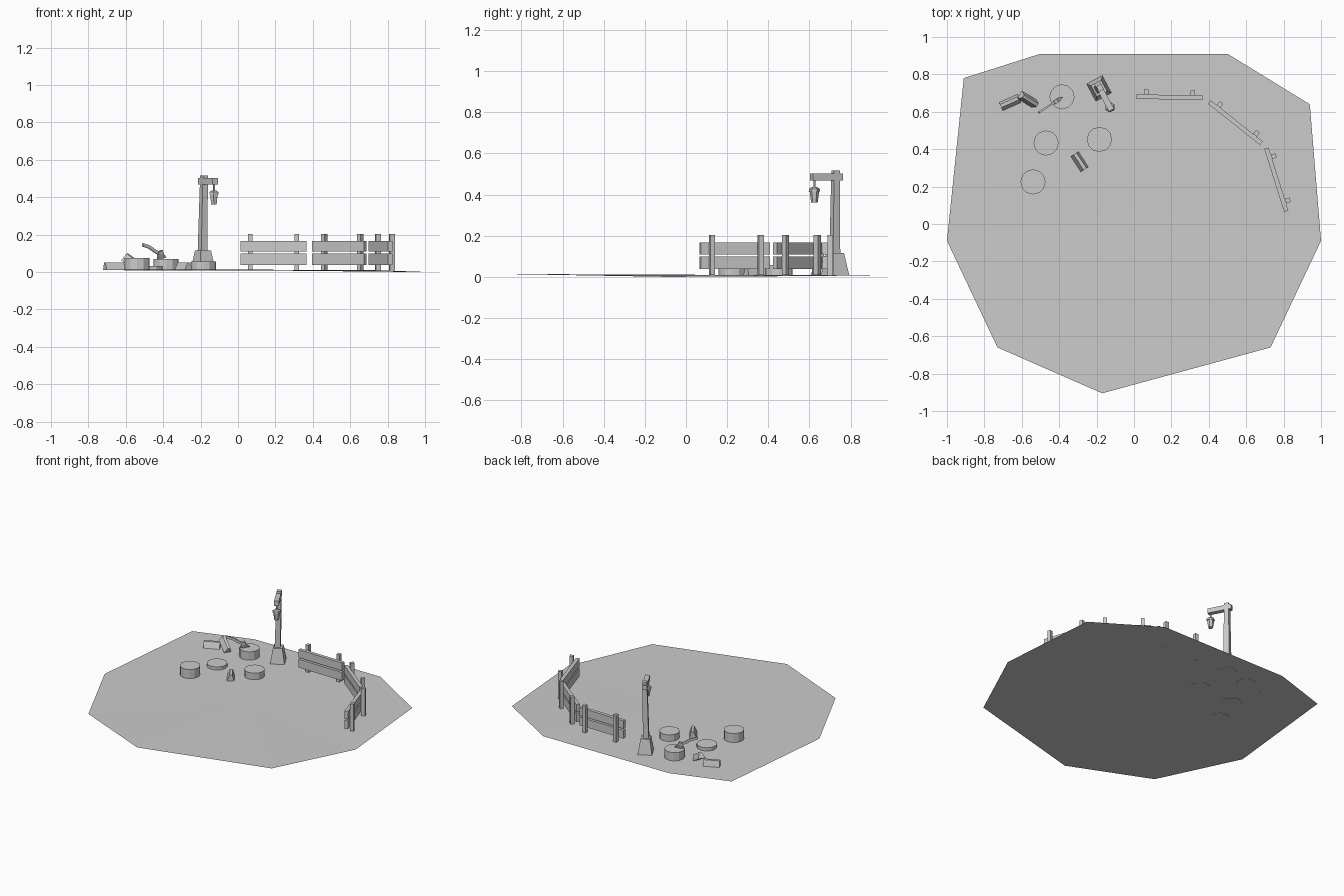
import bpy, bmesh
from math import radians, cos, sin, pi
from mathutils import Vector, Matrix

if "Cube" in bpy.data.objects:
    bpy.data.objects.remove(bpy.data.objects["Cube"])

Z0 = 0.01  # ground level


def add_object(name, verts, faces, matrix=None, fix=True):
    mesh = bpy.data.meshes.new(name)
    mesh.from_pydata([tuple(v) for v in verts], [], faces)
    if fix:
        bm = bmesh.new()
        bm.from_mesh(mesh)
        bmesh.ops.recalc_face_normals(bm, faces=bm.faces)
        bm.to_mesh(mesh)
        bm.free()
    obj = bpy.data.objects.new(name, mesh)
    bpy.context.collection.objects.link(obj)
    if matrix is not None:
        obj.matrix_world = matrix
    return obj


def loft(name, rings, matrix=None):
    """Skin a list of equal-sized vertex rings and cap both ends."""
    n = len(rings[0])
    verts = [v for r in rings for v in r]
    faces = [tuple(range(n)), tuple(range(len(verts) - n, len(verts)))]
    for k in range(len(rings) - 1):
        for i in range(n):
            j = (i + 1) % n
            faces.append((k * n + i, k * n + j, (k + 1) * n + j, (k + 1) * n + i))
    return add_object(name, verts, faces, matrix)


def ring(n, r, z, start=0.0):
    return [(r * cos(start + 2 * pi * i / n), r * sin(start + 2 * pi * i / n), z) for i in range(n)]


def rect(w, d, z, ox=0, oy=0):
    return [(ox + x * w / 2, oy + y * d / 2, z) for x, y in ((-1, -1), (1, -1), (1, 1), (-1, 1))]


def place(x, y, z=0.0, deg=0.0):
    return Matrix.Translation((x, y, z)) @ Matrix.Rotation(radians(deg), 4, 'Z')


# Ground patch: one thin uneven sheet
outline = [(-0.5, 0.91, .01), (-0.91, 0.78, .01), (-1, -0.09, .01), (-0.73, -0.66, .012),
           (-0.17, -0.905, .014), (0.73, -0.66, .01), (1, -0.09, 0), (0.94, 0.64, .004), (0.5, 0.91, .008)]
add_object("ground", outline + [(0, 0.1, Z0)],
           [(i, (i + 1) % 9, 9) for i in range(9)], fix=False)

# Fence: three panels, each two rails and two posts behind
for k, (x, y, a) in enumerate([(0.19, 0.678, -1), (0.542, 0.542, -38.5), (0.761, 0.237, -72.5)], 1):
    m = place(x, y, 0, a)
    for tag, lo, hi in (("lower", 0.038, 0.098), ("upper", 0.109, 0.166)):
        loft(f"fence_{k}_{tag}_rail", [rect(0.353, 0.024, lo), rect(0.353, 0.024, hi)], m)
    for s in (-1, 1):
        loft(f"fence_{k}_post_{'left' if s < 0 else 'right'}",
             [rect(0.024, 0.026, Z0 - .002, s * 0.124, 0.025), rect(0.024, 0.026, 0.204, s * 0.124, 0.025)], m)

# Tree stumps
for k, (x, y, h) in enumerate([(-0.385, 0.68, .07), (-0.47, 0.433, .033),
                               (-0.185, 0.452, .057), (-0.54, 0.225, .075)], 1):
    loft(f"stump_{k}", [ring(12, 0.067, Z0 - .002), ring(12, 0.067, h)], place(x, y))

# Lamp post: local -y is the arm direction
m = place(-0.187, 0.725, 0, 28)
loft("lamp_base", [rect(0.095, 0.105, Z0 - .002), rect(0.062, 0.066, 0.115)], m)
loft("lamp_pole", [rect(0.038, 0.04, 0.10, -.003), rect(0.03, 0.032, 0.517, .006)], m)
loft("lamp_arm", [rect(0.032, 0.166, 0.468, .004, -0.05), rect(0.032, 0.166, 0.502, .004, -0.05)], m)
lm = m @ Matrix.Translation((0.004, -0.116, 0))
loft("lantern_hook", [rect(0.007, 0.007, 0.425), rect(0.007, 0.007, 0.47)], lm)
loft("lantern", [ring(6, r, z) for r, z in
                 ((.016, .362), (.023, .415), (.028, .415), (.026, .428), (.014, .436))], lm)

# Split firewood: wedge-shaped prisms
def wood(name, x, y, z, deg, length, tilt=0):
    prof = [(-0.024, 0), (0.024, 0), (0.012, 0.042), (-0.006, 0.042)]
    rings = [[(s * length / 2, py, pz) for py, pz in prof] for s in (-1, 1)]
    loft(name, rings, place(x, y, z, deg) @ Matrix.Rotation(radians(tilt), 4, 'Y'))


wood("firewood_1", -0.662, 0.65, Z0, 24, 0.108)
wood("firewood_2", -0.573, 0.668, 0.036, -32, 0.105, 30)
wood("firewood_3", -0.291, 0.333, Z0, -57, 0.098)

# Axe stuck in the first stump: local x runs along the handle
am = place(-0.385, 0.676, 0, 180 + 32.7)
path = [(.03, .094), (.07, .112), (.105, .133), (.148, .146)]
rings = []
for i, (s, z) in enumerate(path):
    a, b = Vector(path[max(i - 1, 0)]), Vector(path[min(i + 1, 3)])
    t = (b - a).normalized()
    nx, nz = -t.y * 0.0085, t.x * 0.0085
    rings.append([(s - nx, -.005, z - nz), (s - nx, .005, z - nz), (s + nx, .005, z + nz), (s + nx, -.005, z + nz)])
loft("axe_handle", rings, am)
# Head narrows from the poll to the cutting edge
head = [((.028, .118), (.052, .107), .011), ((.02, .098), (.052, .089), .009), ((-.004, .078), (.058, .064), .001)]
loft("axe_head", [[(p[0], -w, p[1]), (p[0], w, p[1]), (q[0], w, q[1]), (q[0], -w, q[1])]
                  for p, q, w in head], am)
